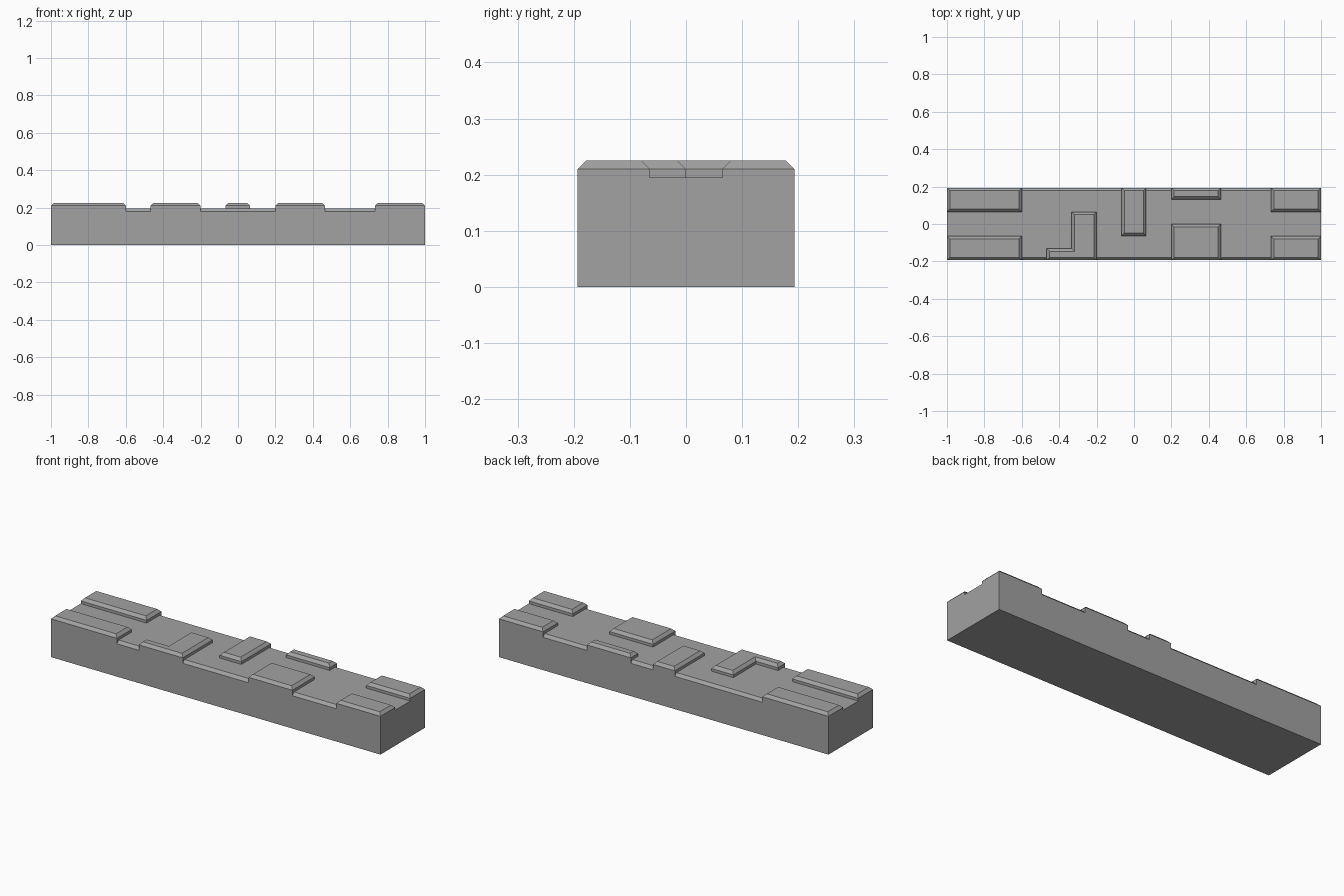
import bpy
import bmesh

cube = bpy.data.objects.get("Cube")
if cube:
    bpy.data.objects.remove(cube, do_unlink=True)

HALF = 0.193      # half depth of the bar
FLOOR = 0.195     # height of the recessed top
CH = 0.015        # chamfer size

grey = bpy.data.materials.new("stone grey")
grey.use_nodes = True
grey.diffuse_color = (0.36, 0.36, 0.36, 1)
grey.node_tree.nodes["Principled BSDF"].inputs["Base Color"].default_value = (0.36, 0.36, 0.36, 1)


def finish(name, bm):
    bmesh.ops.recalc_face_normals(bm, faces=bm.faces[:])
    mesh = bpy.data.meshes.new(name)
    bm.to_mesh(mesh)
    bm.free()
    mesh.materials.append(grey)
    bpy.context.collection.objects.link(bpy.data.objects.new(name, mesh))


def extrude(bm, points, vector):
    """Closed prism from an outline; returns the moved end face."""
    face = bm.faces.new([bm.verts.new(p) for p in points])
    result = bmesh.ops.extrude_face_region(bm, geom=[face], use_keep_orig=True)
    verts = [g for g in result["geom"] if isinstance(g, bmesh.types.BMVert)]
    bmesh.ops.translate(bm, verts=verts, vec=vector)
    return next(g for g in result["geom"] if isinstance(g, bmesh.types.BMFace))


def raised_block(name, outline):
    """Low pad with a chamfered top, sunk flush into the bar's edge."""
    bm = bmesh.new()
    low = FLOOR - CH
    top = extrude(bm, [(x, y, low) for x, y in outline], (0, 0, 2 * CH))
    bmesh.ops.recalc_face_normals(bm, faces=bm.faces[:])
    bmesh.ops.inset_region(bm, faces=[top], thickness=CH, use_even_offset=True)
    bmesh.ops.translate(bm, verts=top.verts[:], vec=(0, 0, CH))
    finish(name, bm)


def rect(x0, x1, y0, y1):
    return [(x0, y0), (x1, y0), (x1, y1), (x0, y1)]


# Long bar with chamfered front and back top edges
bm = bmesh.new()
profile = [(-HALF, 0), (HALF, 0), (HALF, FLOOR - CH), (HALF - CH, FLOOR),
           (CH - HALF, FLOOR), (-HALF, FLOOR - CH)]
extrude(bm, [(-1, y, z) for y, z in profile], (2, 0, 0))
finish("bar", bm)

# Pads at the four corners
for side, y0, y1 in (("front", -HALF, -0.065), ("back", 0.065, HALF)):
    raised_block(side + "_right_pad", rect(-1, -0.6, y0, y1))
    raised_block(side + "_left_pad", rect(0.733, 1, y0, y1))

# Pads along the middle
raised_block("centre_pad", rect(-0.067, 0.065, -0.063, HALF))
raised_block("front_middle_pad", rect(0.2, 0.465, -HALF, 0))
raised_block("back_middle_pad", rect(0.2, 0.465, 0.131, HALF))
raised_block("corner_shaped_pad", [(-0.467, -HALF), (-0.2, -HALF), (-0.2, 0.065),
                                   (-0.333, 0.065), (-0.333, -0.131), (-0.467, -0.131)])
